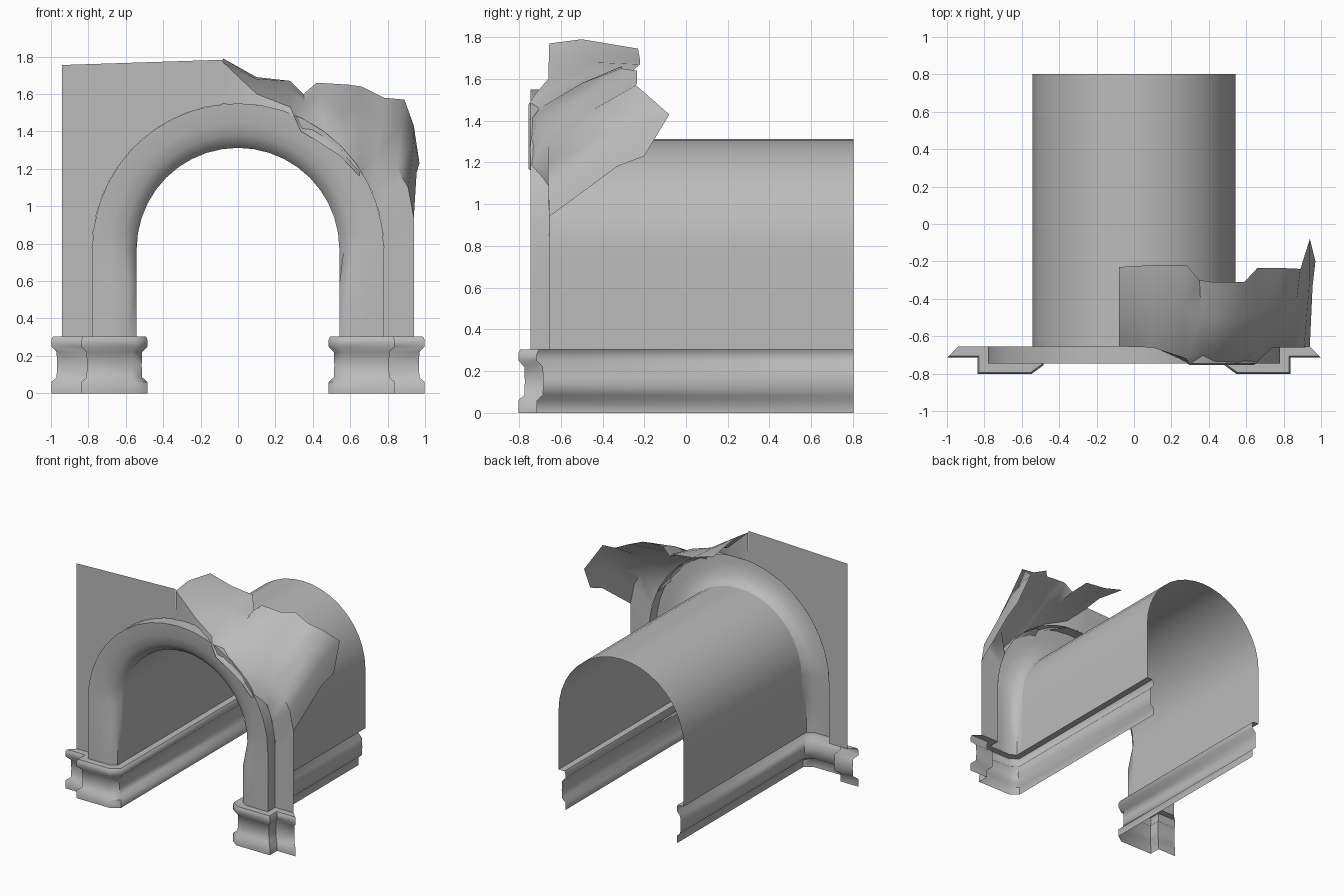
import bpy
from math import sin, cos, radians, pi

cube = bpy.data.objects.get("Cube")
if cube:
    bpy.data.objects.remove(cube)

stone = bpy.data.materials.new("grey_stone")
stone.use_nodes = True
GREY = (0.5, 0.5, 0.5, 1)
stone.diffuse_color = GREY
bsdf = stone.node_tree.nodes["Principled BSDF"]
bsdf.inputs["Base Color"].default_value = GREY
bsdf.inputs["Roughness"].default_value = 0.8

SPRING = 0.77      # height where the arch starts to curve
BASE = 0.303       # top of the plinths
INNER, OUTER = 0.542, 0.78
WALL_Y, TRIM_Y, BACK_Y = -0.655, -0.745, 0.803
SEGMENTS = 20


def make(name, verts, faces, angle=40):
    mesh = bpy.data.meshes.new(name)
    mesh.from_pydata(verts, [], faces)
    mesh.materials.append(stone)
    obj = bpy.data.objects.new(name, mesh)
    bpy.context.collection.objects.link(obj)
    bpy.ops.object.select_all(action="DESELECT")
    bpy.context.view_layer.objects.active = obj
    obj.select_set(True)
    bpy.ops.object.shade_smooth_by_angle(angle=radians(angle))
    return obj


def loft(name, rows, angle=40):
    """Open skin through rows of equally many points."""
    n = len(rows[0])
    faces = [(i * n + j, i * n + j + 1, (i + 1) * n + j + 1, (i + 1) * n + j)
             for i in range(len(rows) - 1) for j in range(n - 1)]
    return make(name, [p for row in rows for p in row], faces, angle)


def polar(r, a, y):
    return (r * cos(a), y, SPRING + r * sin(a))


def arch_stations():
    """Angle and height drop for each section from right foot to left foot."""
    drops = [SPRING - BASE, 0.19]
    right = [(0, d) for d in drops]
    curve = [(pi * i / SEGMENTS, 0) for i in range(SEGMENTS + 1)]
    left = [(pi, d) for d in reversed(drops)]
    return right + curve + left


def section(profile, a, drop):
    pts = [polar(r, a, y) for r, y in profile]
    return [(x, y, z - drop) for x, y, z in pts]


# Tunnel vault
loft("tunnel_vault", [section([(INNER, WALL_Y), (INNER, BACK_Y)], a, d)
                      for a, d in arch_stations()])

# Arch trim: chamfered legs that turn into a rounded arch
leg = [(INNER, WALL_Y), (INNER, -0.715), (0.59, TRIM_Y), (0.68, TRIM_Y), (OUTER, TRIM_Y), (OUTER, WALL_Y)]
bow = [(INNER, WALL_Y), (0.565, -0.69), (0.61, -0.72), (0.68, -0.738), (OUTER, TRIM_Y), (OUTER, WALL_Y)]
loft("arch_trim", [section(leg if d else bow, a, d) for a, d in arch_stations()], 50)

# Intact wall on the right, cut around the arch
cut = radians(96)
edge = [polar(OUTER, cut + (pi - cut) * i / 12, WALL_Y) for i in range(13)]
wall = [(-OUTER, WALL_Y, BASE), (-0.94, WALL_Y, BASE), (-0.94, WALL_Y, 1.755),
        (edge[0][0], WALL_Y, 1.783)] + edge
make("intact_wall", wall, [range(len(wall))])

# Narrow wall strip on the left
strip = [(OUTER, WALL_Y, BASE), (0.94, WALL_Y, BASE), (0.94, WALL_Y, 0.94), (OUTER, WALL_Y, SPRING)]
make("wall_strip", strip, [range(4)])

# Torn sheet: rim (angle, radius), then front fold, middle and back edge
torn = [
    ((96, .78), (-.08, -.655, 1.77), (-.08, -.5, 1.79), (-.08, -.23, 1.745)),
    ((83, .78), (.1, -.66, 1.6), (.1, -.45, 1.68), (.1, -.22, 1.69)),
    ((67, .77), (.28, -.72, 1.53), (.26, -.45, 1.63), (.28, -.22, 1.67)),
    ((62, .715), (.37, -.7, 1.46), (.36, -.5, 1.55), (.35, -.3, 1.6)),
    ((51, .72), (.46, -.73, 1.42), (.44, -.5, 1.58), (.42, -.31, 1.66)),
    ((42, .74), (.57, -.72, 1.38), (.55, -.5, 1.52), (.59, -.31, 1.65)),
    ((32, .755), (.66, -.68, 1.32), (.66, -.48, 1.5), (.66, -.235, 1.64)),
    ((24, .78), (.74, -.66, 1.28), (.77, -.45, 1.45), (.78, -.235, 1.58)),
    ((15, .78), (.85, -.66, 1.2), (.87, -.4, 1.43), (.89, -.24, 1.57)),
    ((5, .78), (.91, -.66, 1.1), (.94, -.3, 1.36), (.94, -.08, 1.43)),
    ((0, .78), (.94, -.655, .94), (.955, -.33, 1.18), (.97, -.2, 1.23)),
]
rows = []
for (deg, r), *rest in torn:
    y = WALL_Y if r == OUTER else TRIM_Y - 0.01
    rows.append([polar(r, radians(deg), y)] + rest)
loft("torn_sheet", rows, 60)

# Plinth mouldings: a coved profile swept along the foot of each side
profile = [(.058, 0), (.058, .06), (.03, .085), (.027, .15), (.03, .22),
           (.058, .25), (.058, .285), (.05, BASE), (0, BASE)]
path = [(INNER, BACK_Y, -1, 0), (INNER, -.715, -1, -.7), (.59, TRIM_Y, -.7, -1),
        (OUTER, TRIM_Y, 1, -1), (OUTER, WALL_Y, 1, -1), (.94, WALL_Y, 1, -1)]
for side, label in ((1, "left"), (-1, "right")):
    loft(label + "_plinth", [[(side * (x + dx * d), y + dy * d, z) for d, z in profile]
                             for x, y, dx, dy in path], 50)
